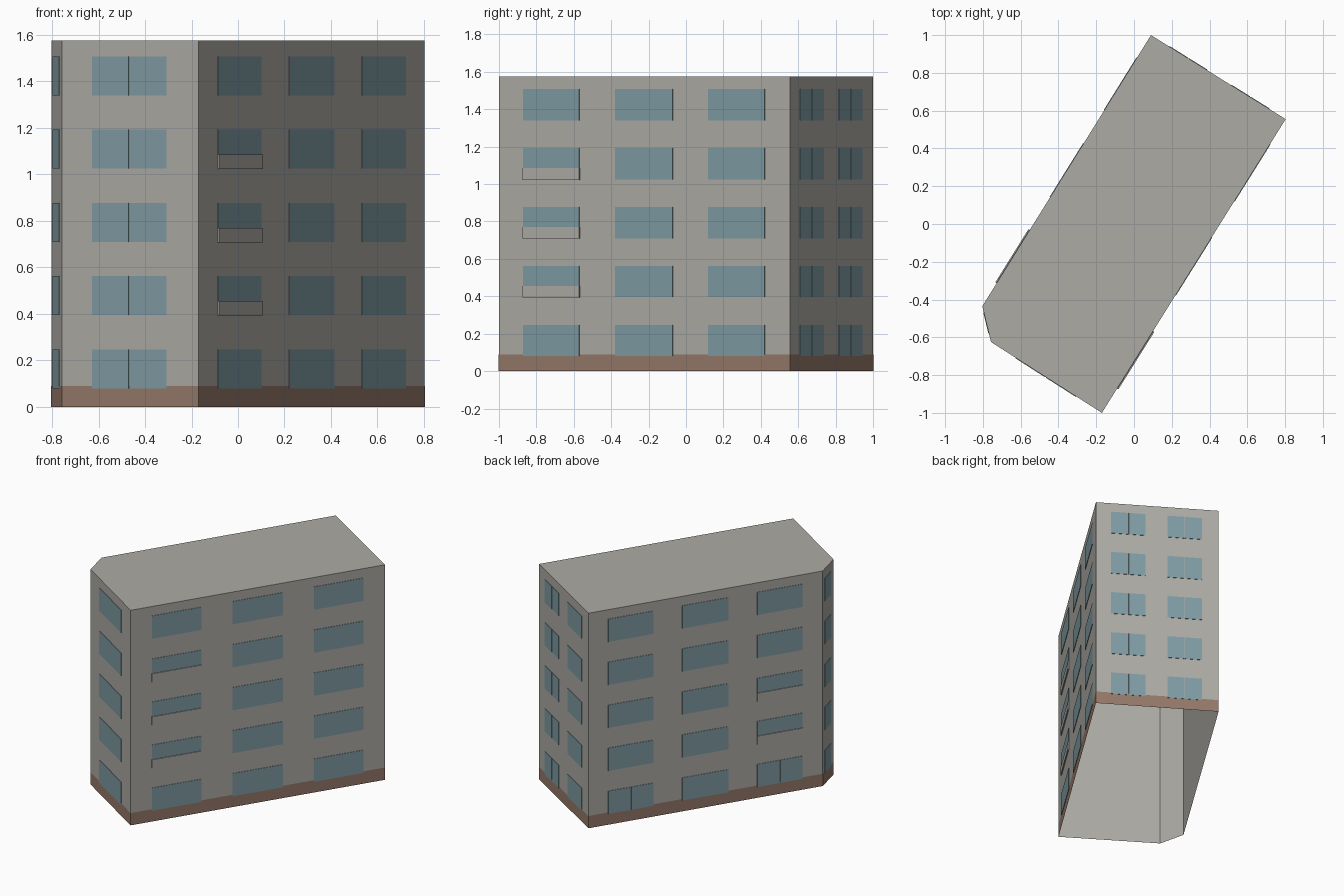
import bpy
from mathutils import Vector

cube = bpy.data.objects.get("Cube")
if cube:
    bpy.data.objects.remove(cube, do_unlink=True)


def material(name, color):
    m = bpy.data.materials.new(name)
    m.use_nodes = True
    m.diffuse_color = (*color, 1)
    m.node_tree.nodes["Principled BSDF"].inputs["Base Color"].default_value = (*color, 1)
    return m


WALL = material("wall_grey", (0.42, 0.41, 0.375))
GLASS = material("window_blue", (0.215, 0.33, 0.37))
PLINTH = material("plinth_brown", (0.30, 0.19, 0.14))

# Footprint corners, counter-clockwise
A, B, C, D, E = [Vector((x, y, 0)) for x, y in
                 ((-0.17, -1), (0.803, 0.555), (0.09, 1), (-0.803, -0.435), (-0.757, -0.625))]
CORNERS = [A, B, C, D, E]
HEIGHT = 1.575
PLINTH_TOP = 0.09
FLOORS = [0.08 + 0.315 * i for i in range(5)]
WINDOW_HEIGHT = 0.167


def add_object(name, verts, faces, mat):
    mesh = bpy.data.meshes.new(name)
    mesh.from_pydata(verts, [], faces)
    mesh.materials.append(mat)
    obj = bpy.data.objects.new(name, mesh)
    bpy.context.collection.objects.link(obj)
    return obj


def ring(name, height, scale, mat, roof):
    """Upright band around the footprint, open below."""
    n = len(CORNERS)
    verts = [c * scale for c in CORNERS] + [c * scale + Vector((0, 0, height)) for c in CORNERS]
    faces = [(i, (i + 1) % n, (i + 1) % n + n, i + n) for i in range(n)]
    if roof:
        faces.append(tuple(range(n, 2 * n)))
    add_object(name, verts, faces, mat)


def plates(name, start, end, rects, depth, mat):
    """Thin boxes on a wall; each rect is (u0, u1, z0, z1), u as wall fraction."""
    along = end - start
    out = Vector((along.y, -along.x, 0)).normalized() * depth
    verts, faces = [], []
    for u0, u1, z0, z1 in rects:
        k = len(verts)
        base = [start + along * u + Vector((0, 0, z))
                for u, z in ((u0, z0), (u1, z0), (u1, z1), (u0, z1))]
        verts += base + [p + out for p in base]
        faces.append((k + 4, k + 5, k + 6, k + 7))
        for i in range(4):
            j = (i + 1) % 4
            faces.append((k + i, k + j, k + j + 4, k + i + 4))
    add_object(name, verts, faces, mat)


def window_rects(start, end, columns, split):
    """Window panes for every floor; split(column, floor) tells if there are two."""
    gap = 0.003 / (end - start).length
    rects = []
    for c, (u0, u1) in enumerate(columns):
        for f, z in enumerate(FLOORS):
            mid = (u0 + u1) / 2
            spans = [(u0, mid - gap), (mid + gap, u1)] if split(c, f) else [(u0, u1)]
            rects += [(a, b, z, z + WINDOW_HEIGHT) for a, b in spans]
    return rects


# Main block and brown base
ring("building_walls", HEIGHT, 1, WALL, True)
ring("plinth", PLINTH_TOP, 1.0012, PLINTH, False)

# Windows on each wall
LONG = [(0.084, 0.277), (0.4, 0.598), (0.72, 0.914)]
facades = [
    ("right_windows", A, B, LONG, lambda c, f: False),
    ("back_windows", B, C, [(0.124, 0.404), (0.584, 0.865)], lambda c, f: True),
    ("left_windows", C, D, LONG, lambda c, f: f == 0 and c != 1),
    ("corner_windows", D, E, [(0.18, 0.76)], lambda c, f: False),
    ("front_windows", E, A, [(0.224, 0.767)], lambda c, f: True),
]
for name, start, end, columns, split in facades:
    plates(name, start, end, window_rects(start, end, columns, split), 0.003, GLASS)

# Shallow balcony fronts over the lower part of some windows
for name, start, end, (u0, u1), floors in (("right_balconies", A, B, LONG[0], (1, 2, 3)),
                                           ("left_balconies", C, D, LONG[2], (1, 2))):
    rects = [(u0 - 0.001, u1 + 0.001, FLOORS[f] - 0.002, FLOORS[f] + 0.06) for f in floors]
    plates(name, start, end, rects, 0.008, WALL)
